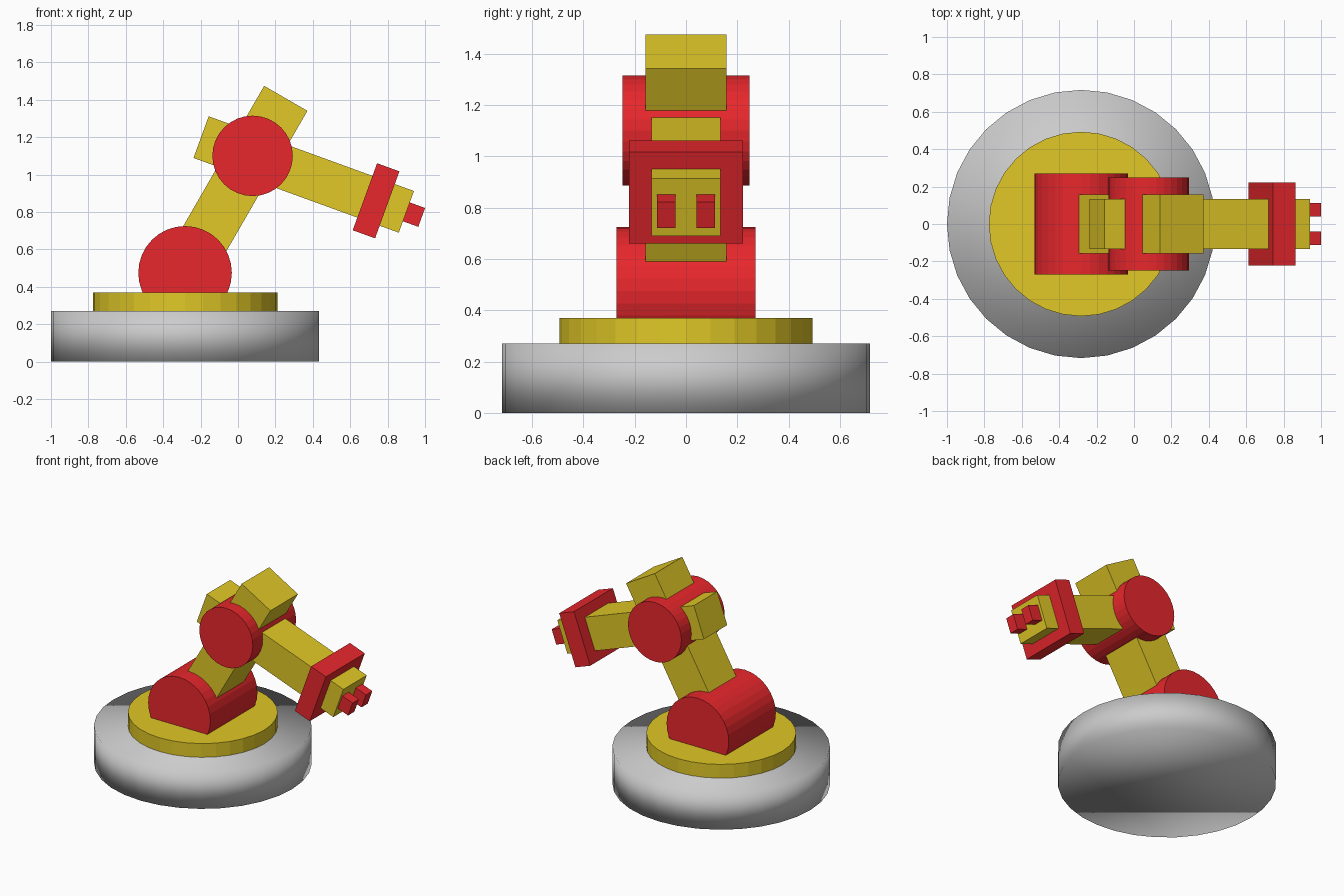
import bpy
from math import radians, cos, sin
from mathutils import Vector, Matrix

if "Cube" in bpy.data.objects:
    bpy.data.objects.remove(bpy.data.objects["Cube"])


def material(name, color):
    m = bpy.data.materials.new(name)
    m.diffuse_color = color
    m.use_nodes = True
    m.node_tree.nodes["Principled BSDF"].inputs["Base Color"].default_value = m.diffuse_color
    return m


RED = material("red_paint", (0.8, 0.02, 0.025, 1))
GOLD = material("yellow_paint", (0.75, 0.58, 0.02, 1))


def finish(name, mat):
    ob = bpy.context.object
    ob.name = name
    if mat:
        ob.data.materials.append(mat)
    return ob


def cylinder(name, radius, depth, center, mat=None, across=False):
    """32-sided cylinder, upright or lying along y."""
    bpy.ops.mesh.primitive_cylinder_add(vertices=32, radius=radius, depth=depth)
    ob = finish(name, mat)
    turn = Matrix.Rotation(radians(90), 4, 'X') if across else Matrix()
    ob.data.transform(Matrix.Translation(center) @ turn)
    return ob


def beam(name, pivot, pitch, start, end, height, y0, y1, mat):
    """Box running from start to end along a line through pivot, pitched in the xz plane."""
    bpy.ops.mesh.primitive_cube_add(size=1)
    ob = finish(name, mat)
    size = Matrix.Diagonal((end - start, y1 - y0, height, 1))
    shift = Matrix.Translation(((start + end) / 2, (y0 + y1) / 2, 0))
    turn = Matrix.Rotation(radians(-pitch), 4, 'Y')
    ob.data.transform(Matrix.Translation(pivot) @ turn @ shift @ size)
    return ob


BASE_X = -0.283
SHOULDER = Vector((BASE_X, 0, 0.475))
LOWER, UPPER = 60, -20
ELBOW = SHOULDER + 0.722 * Vector((cos(radians(LOWER)), 0, sin(radians(LOWER))))

# Base: smooth shaded all round, including the rim
base = cylinder("base", 0.717, 0.27, (BASE_X, 0, 0.135))
for p in base.data.polygons:
    p.use_smooth = True

# Turntable and joints
cylinder("turntable", 0.493, 0.1, (BASE_X, 0, 0.32), GOLD)
cylinder("shoulder_joint", 0.25, 0.54, SHOULDER, RED, across=True)
cylinder("elbow_joint", 0.215, 0.496, ELBOW, RED, across=True)

# Arms
beam("lower_arm", SHOULDER, LOWER, 0, 1.077, 0.267, -0.158, 0.158, GOLD)
beam("upper_arm", ELBOW, UPPER, -0.293, 0.875, 0.237, -0.134, 0.134, GOLD)

# Wrist collar and gripper fingers
beam("wrist_collar", ELBOW, UPPER, 0.639, 0.766, 0.381, -0.223, 0.223, RED)
for side, y0, y1 in (("left", 0.041, 0.113), ("right", -0.113, -0.041)):
    beam(f"gripper_finger_{side}", ELBOW, UPPER, 0.82, 0.962, 0.107, y0, y1, RED)
